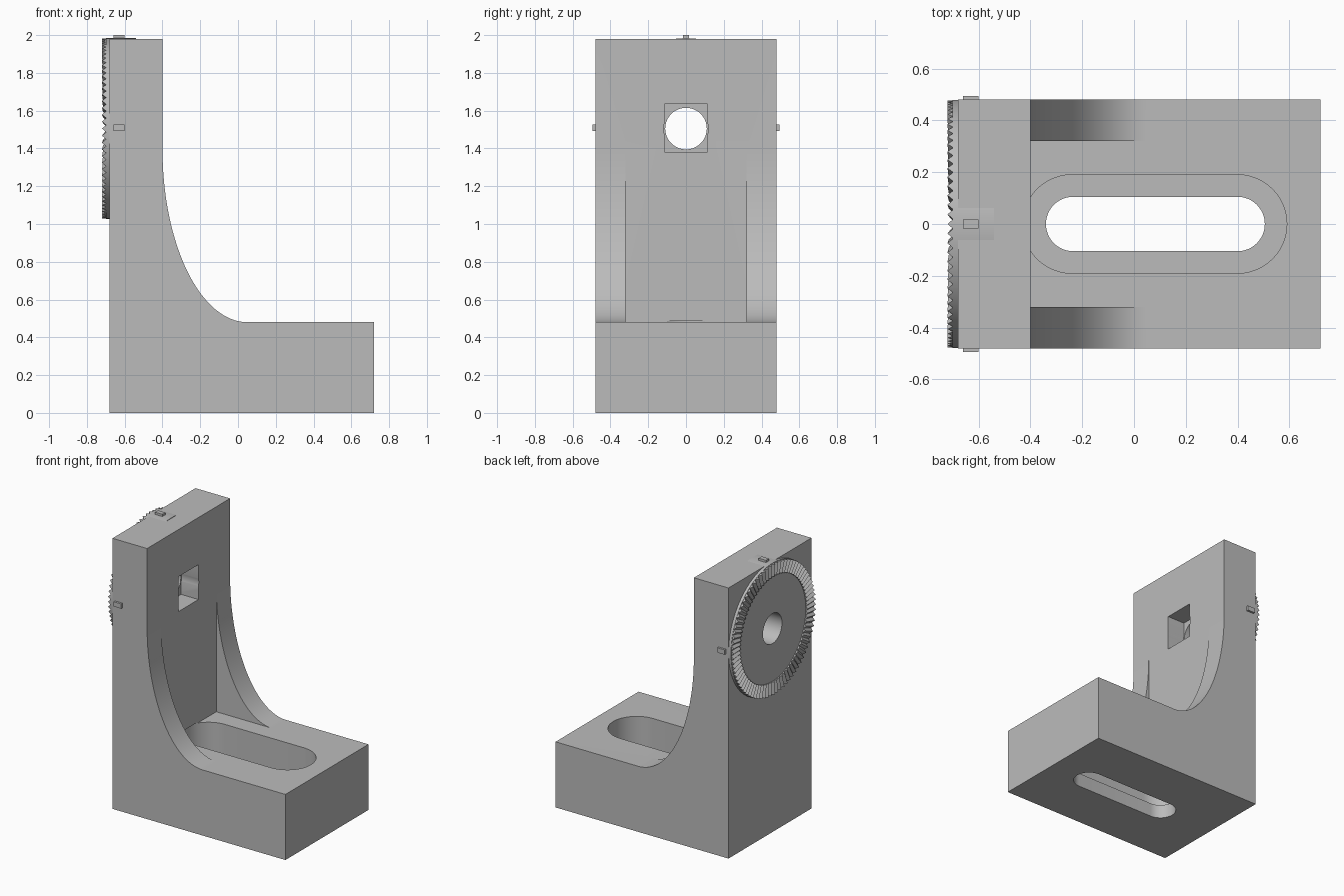
import bpy, bmesh
from math import sin, cos, pi, radians
from mathutils import Matrix

cube = bpy.data.objects.get("Cube")
if cube:
    bpy.data.objects.remove(cube, do_unlink=True)

grey = bpy.data.materials.new("Plain grey")
grey.use_nodes = True
COLOUR = (0.5, 0.5, 0.5, 1)
grey.diffuse_color = COLOUR
grey.node_tree.nodes["Principled BSDF"].inputs["Base Color"].default_value = COLOUR

WIDTH = 0.48       # half width of the bracket
BACK = -0.68       # rear face of the upright
INNER = -0.40      # front face of the upright
SEAT = 0.48        # top of the foot
TOP = 1.98
AXIS = 1.505       # height of the bore


def finish(name, bm):
    bmesh.ops.recalc_face_normals(bm, faces=bm.faces)
    mesh = bpy.data.meshes.new(name)
    bm.to_mesh(mesh)
    bm.free()
    mesh.materials.append(grey)
    obj = bpy.data.objects.new(name, mesh)
    bpy.context.collection.objects.link(obj)
    return obj


def prism(name, points, offset):
    """Close a loop of 3D points and extrude it."""
    bm = bmesh.new()
    face = bm.faces.new([bm.verts.new(p) for p in points])
    out = bmesh.ops.extrude_face_region(bm, geom=[face])
    moved = [v for v in out["geom"] if isinstance(v, bmesh.types.BMVert)]
    bmesh.ops.translate(bm, verts=moved, vec=offset)
    return finish(name, bm)


def box(name, x, y, z):
    return prism(name, [(x[0], y[0], z[0]), (x[1], y[0], z[0]),
                        (x[1], y[1], z[0]), (x[0], y[1], z[0])],
                 (0, 0, z[1] - z[0]))


def rod(name, radius, x0, x1, sides=96):
    """Cylinder along x on the bore axis."""
    ring = [(x0, radius * cos(2 * pi * i / sides), AXIS + radius * sin(2 * pi * i / sides))
            for i in range(sides)]
    return prism(name, ring, (x1 - x0, 0, 0))


def slot(name, radius, x0, x1, z0, z1):
    """Round-ended bar along x."""
    steps = 24
    loop = []
    for cx, start in ((x1, -pi / 2), (x0, pi / 2)):
        for i in range(steps + 1):
            a = start + pi * i / steps
            loop.append((cx + radius * cos(a), radius * sin(a), z0))
    return prism(name, loop, (0, 0, z1 - z0))


def cut(target, cutter):
    mod = target.modifiers.new("Cut", "BOOLEAN")
    mod.operation = "DIFFERENCE"
    mod.solver = "EXACT"
    mod.object = cutter
    bpy.context.view_layer.objects.active = target
    bpy.ops.object.modifier_apply(modifier=mod.name)
    bpy.data.objects.remove(cutter, do_unlink=True)


def smooth(obj):
    bpy.ops.object.select_all(action="DESELECT")
    obj.select_set(True)
    bpy.context.view_layer.objects.active = obj
    bpy.ops.object.shade_smooth_by_angle(angle=radians(25))


# Bracket body: side profile with an elliptical sweep between upright and foot
sweep_x, sweep_z, steps = 0.45, 0.92, 32
outline = [(BACK, 0), (0.72, 0), (0.72, SEAT)]
for i in range(steps + 1):
    a = pi / 2 * i / steps
    outline.append((INNER + sweep_x * (1 - sin(a)), SEAT + sweep_z * (1 - cos(a))))
outline += [(INNER, TOP), (BACK, TOP)]
body = prism("bracket_body", [(x, -WIDTH, z) for x, z in outline], (0, 2 * WIDTH, 0))

# Clear the middle so that only the two side ribs keep the sweep
cut(body, box("rib_gap", (INNER, 0.1), (-0.32, 0.32), (SEAT, 1.45)))

# Slotted foot with a deep wider recess
cut(body, slot("recess_cutter", 0.19, -0.24, 0.40, 0.10, SEAT + 0.006))
cut(body, slot("slot_cutter", 0.105, -0.235, 0.40, -0.1, 0.3))

# Square pocket in front, round bore through the upright
cut(body, box("pocket_cutter", (-0.58, -0.3), (-0.114, 0.114), (1.38, 1.635)))
cut(body, rod("bore_cutter", 0.118, -0.8, -0.3))
smooth(body)

# Disc let into the upright, its bore slightly narrower
disc = rod("toothed_disc_core", 0.479, -0.70, -0.54)
cut(disc, rod("disc_bore_cutter", 0.11, -0.8, -0.3))
smooth(disc)

# Ring of radial teeth on the rear face
teeth = 80
bm = bmesh.new()
rows = []
for i in range(teeth * 2):
    a = pi * i / teeth
    peak = i % 2 == 0
    row = []
    for radius, x in ((0.385, -0.695), (0.385, -0.715 if peak else -0.702),
                      (0.476, -0.72 if peak else -0.698), (0.476, -0.69)):
        row.append(bm.verts.new((x, radius * cos(a), AXIS + radius * sin(a))))
    rows.append(row)
for i, row in enumerate(rows):
    after = rows[(i + 1) % len(rows)]
    for k in range(4):
        n = (k + 1) % 4
        bm.faces.new((row[k], row[n], after[n], after[k]))
finish("tooth_ring", bm)

# Small index tabs on the top and both sides
box("top_index_tab", (-0.66, -0.60), (-0.017, 0.017), (TOP - 0.01, 2.0))
for side, s in (("left", 1), ("right", -1)):
    box(side + "_index_tab", (-0.66, -0.60),
        sorted((s * (WIDTH - 0.01), s * (WIDTH + 0.015))), (1.492, 1.527))
